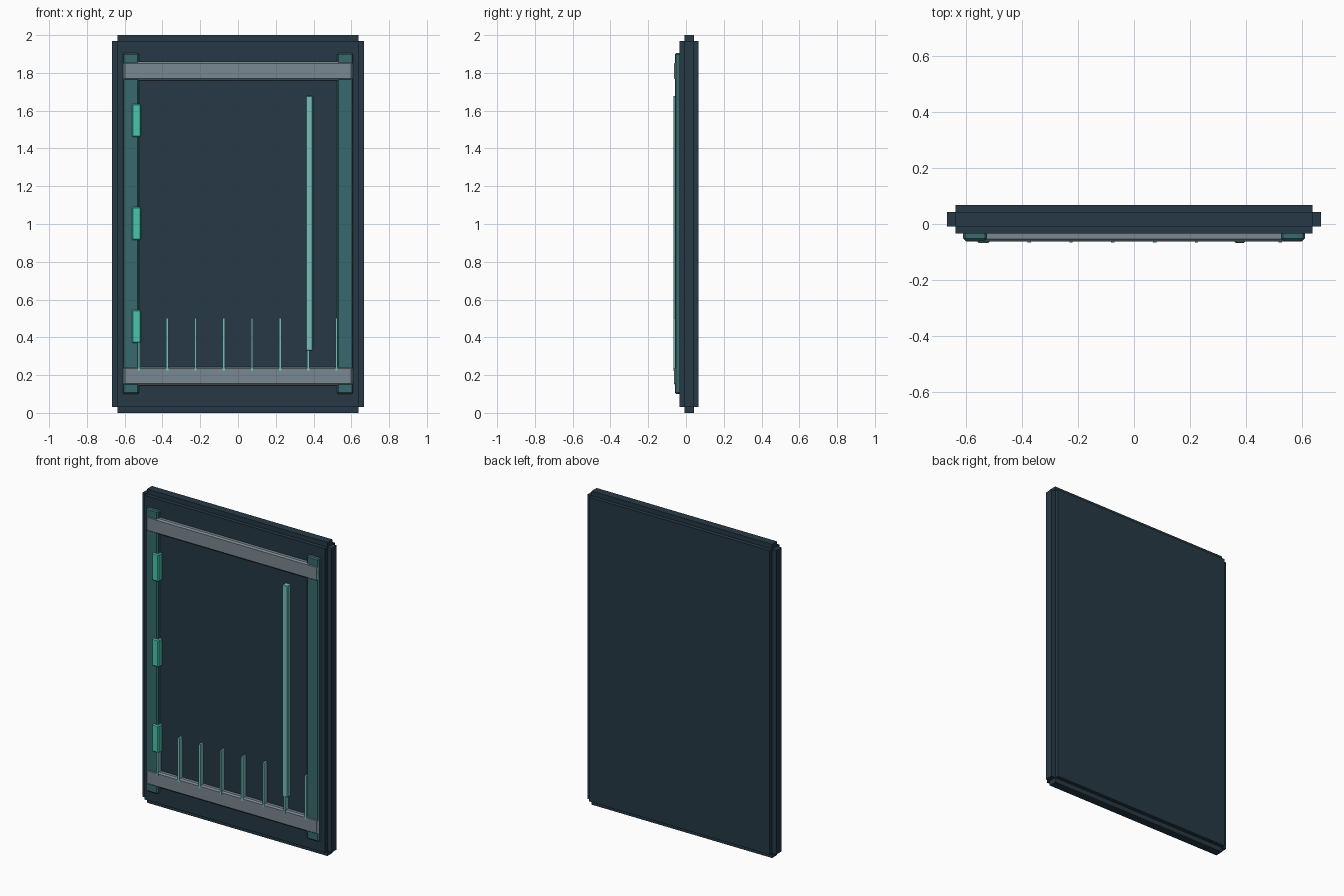
import bpy

cube = bpy.data.objects.get("Cube")
if cube:
    bpy.data.objects.remove(cube, do_unlink=True)


def material(name, code):
    """Flat material from an sRGB hex code, stored as linear values."""
    channels = [int(code[i:i + 2], 16) / 255 for i in (0, 2, 4)]
    colour = [c / 12.92 if c <= 0.04045 else ((c + 0.055) / 1.055) ** 2.4
              for c in channels] + [1]
    mat = bpy.data.materials.new(name)
    mat.use_nodes = True
    mat.diffuse_color = colour
    mat.node_tree.nodes["Principled BSDF"].inputs["Base Color"].default_value = colour
    return mat


navy = material("dark navy", "263945")
teal = material("deep teal", "38696D")
grey = material("steel grey", "7A8891")
mint = material("bright mint", "48C6AE")
pale = material("pale teal", "76BFBB")


def box(name, x, y, z, mat, bevel=0):
    """Box spanning the given (min, max) ranges, with optional chamfers."""
    spans = (x, y, z)
    bpy.ops.mesh.primitive_cube_add(size=1, location=[(a + b) / 2 for a, b in spans])
    obj = bpy.context.object
    obj.name = name
    obj.scale = [b - a for a, b in spans]
    bpy.ops.object.transform_apply(location=False, rotation=False, scale=True)
    obj.data.materials.append(mat)
    if bevel:
        mod = obj.modifiers.new("chamfer", "BEVEL")
        mod.width = bevel
        mod.segments = 1
    return obj


FACE = -0.034   # front of the door slab
BACK = 0.067
SEAT = FACE + 0.012   # fittings are set slightly into the slab
EDGE = (-0.009, 0.042)

# Door slab with stepped edges all round
box("door_core", (-0.637, 0.637), (FACE, BACK), (0.03, 1.97), navy)
box("door_side_edges", (-0.667, 0.667), EDGE, (0.03, 1.97), navy)
box("door_end_edges", (-0.637, 0.637), EDGE, (0, 2), navy)

# Upright stiles
for side, x in (("left", (0.525, 0.61)), ("right", (-0.61, -0.525))):
    box(side + "_stile", x, (-0.059, SEAT), (0.1, 1.905), teal, 0.007)

# Cross rails
for name, z in (("lower", 0.195), ("upper", 1.81)):
    box(name + "_rail", (-0.608, 0.608), (-0.063, SEAT), (z - 0.049, z + 0.049), grey, 0.009)

# Hinges on the right stile
for i, z in enumerate((0.457, 1.003, 1.548)):
    box(f"hinge_{i + 1}", (-0.562, -0.514), (-0.067, SEAT), (z - 0.088, z + 0.088), mint, 0.006)

# Long pull handle
box("handle", (0.359, 0.396), (-0.067, SEAT), (0.33, 1.678), pale, 0.003)

# Thin vent slats above the lower rail
for i in range(8):
    x = -0.524 + i * 0.1494
    box(f"slat_{i + 1}", (x - 0.006, x + 0.006), (-0.0655, SEAT), (0.223, 0.503), pale)
